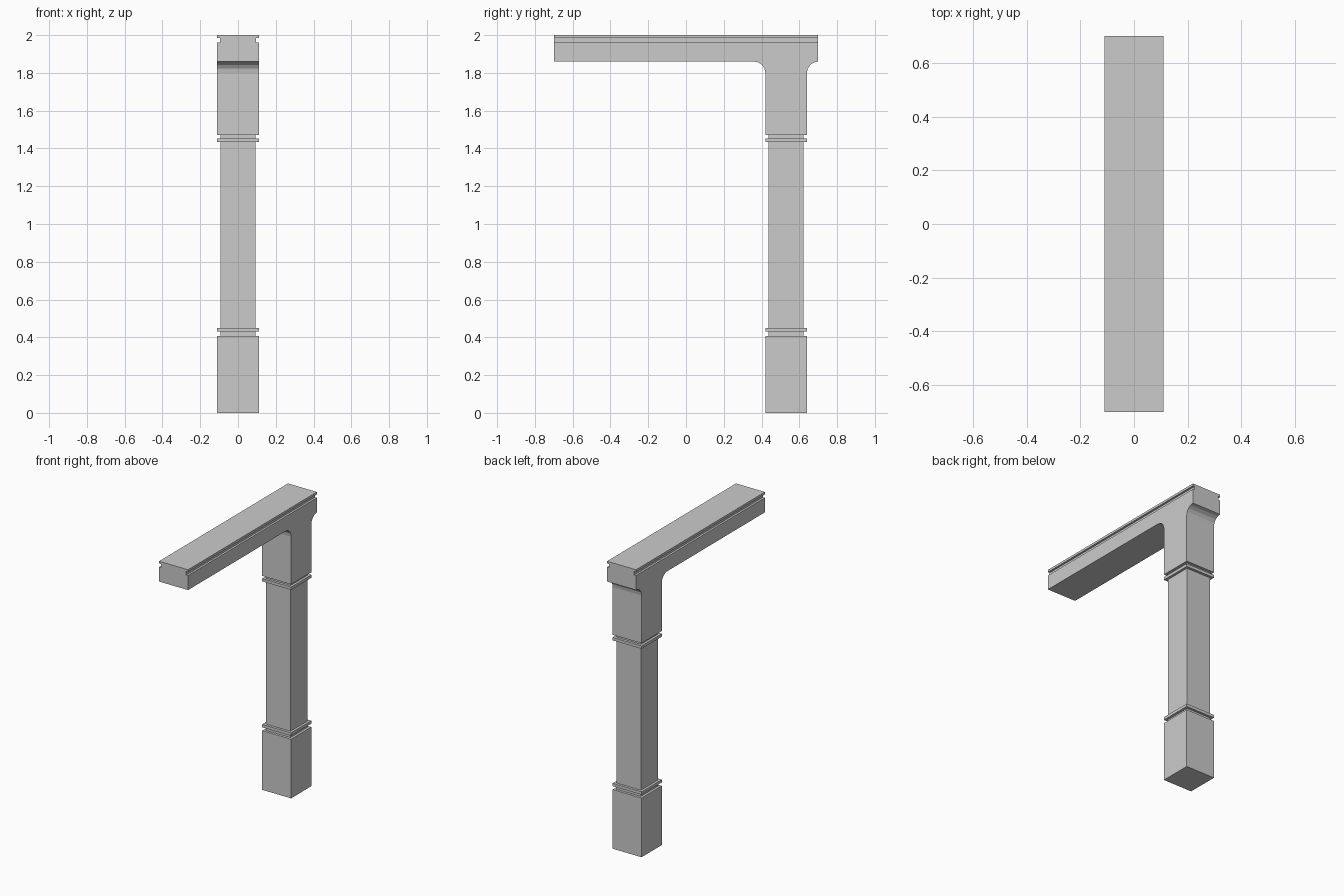
import bpy, bmesh, math

if "Cube" in bpy.data.objects:
    bpy.data.objects.remove(bpy.data.objects["Cube"])

POST_Y, WIDE, NECK = 0.53, 0.11, 0.093


def finish(bm, name):
    bmesh.ops.recalc_face_normals(bm, faces=bm.faces)
    mesh = bpy.data.meshes.new(name)
    bm.to_mesh(mesh)
    bm.free()
    obj = bpy.data.objects.new(name, mesh)
    bpy.context.collection.objects.link(obj)
    return obj


def extrude_x(points, x0, x1, name):
    """Extrude a (y, z) outline along x."""
    bm = bmesh.new()
    face = bm.faces.new([bm.verts.new((x0, y, z)) for y, z in points])
    ext = bmesh.ops.extrude_face_region(bm, geom=[face])
    verts = [g for g in ext["geom"] if isinstance(g, bmesh.types.BMVert)]
    bmesh.ops.translate(bm, verts=verts, vec=(x1 - x0, 0, 0))
    return finish(bm, name)


def arc(cy, cz, ry, rz, a0, a1, n=4):
    angles = [math.radians(a0 + (a1 - a0) * i / n) for i in range(n + 1)]
    return [(cy + ry * math.cos(a), cz + rz * math.sin(a)) for a in angles]


# Square post with two raised collars, lofted from (half width, height)
levels = [(WIDE, 0), (WIDE, 0.407), (NECK, 0.407), (NECK, 0.43),
          (WIDE, 0.43), (WIDE, 0.45), (NECK, 0.45), (NECK, 1.433),
          (WIDE, 1.433), (WIDE, 1.453), (NECK, 1.453), (NECK, 1.471)]
bm = bmesh.new()
loops = []
for r, z in levels:
    loops.append([bm.verts.new((sx * r, POST_Y + sy * r, z))
                  for sx, sy in ((-1, -1), (1, -1), (1, 1), (-1, 1))])
for low, high in zip(loops, loops[1:]):
    for i in range(4):
        j = (i + 1) % 4
        bm.faces.new((low[i], low[j], high[j], high[i]))
bm.faces.new(loops[0])
bm.faces.new(loops[-1])
finish(bm, "post")

# Beam and post head in one outline, with curved brackets
outline = [(-0.7, 2), (-0.7, 1.86)]
outline += arc(0.36, 1.80, 0.06, 0.06, 90, 0)
outline += [(0.42, 1.471), (0.64, 1.471)]
outline += arc(0.70, 1.80, 0.06, 0.06, 180, 90)
outline += [(0.7, 2)]
beam = extrude_x(outline, -WIDE, WIDE, "beam_and_post_head")

# Groove along both sides of the beam
slot = [(-0.8, 1.96), (0.8, 1.96), (0.8, 1.984), (-0.8, 1.984)]
for side in (-1, 1):
    cutter = extrude_x(slot, side * 0.096, side * 0.15, "groove_cutter")
    cutter.hide_render = True
    mod = beam.modifiers.new("groove", "BOOLEAN")
    mod.operation = "DIFFERENCE"
    mod.solver = "EXACT"
    mod.object = cutter
    bpy.context.view_layer.objects.active = beam
    bpy.ops.object.modifier_apply(modifier=mod.name)
    bpy.data.objects.remove(cutter)
